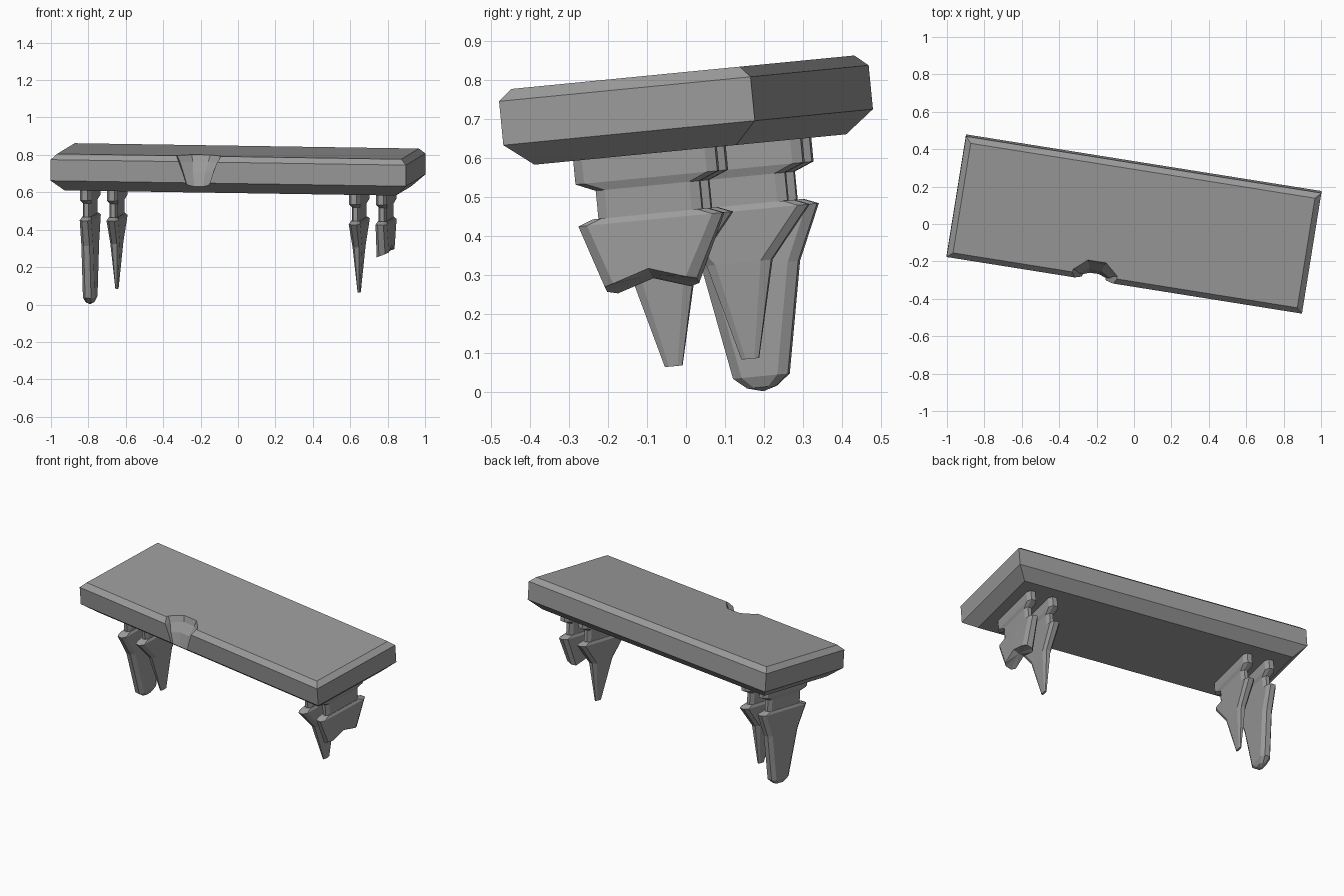
import bpy, bmesh, math
from mathutils import Matrix

cube = bpy.data.objects.get("Cube")
if cube:
    bpy.data.objects.remove(cube, do_unlink=True)

stone = bpy.data.materials.new("grey stone")
stone.use_nodes = True
GREY = (0.33, 0.33, 0.33, 1)
stone.diffuse_color = GREY
stone.node_tree.nodes["Principled BSDF"].inputs["Base Color"].default_value = GREY

# The whole table leans back and is turned slightly
LEAN = (Matrix.Translation((0, 0, 0.735))
        @ Matrix.Rotation(math.radians(5.57), 4, 'X')
        @ Matrix.Rotation(math.radians(-9.1), 4, 'Z'))


def loft(name, rings, at=(0, 0, 0), tip=None):
    """Skin a stack of rings from top to bottom; tip closes the end as a fan."""
    bm = bmesh.new()
    rows = [[bm.verts.new(p) for p in ring] for ring in rings]
    n = len(rows[0])
    for a, b in zip(rows, rows[1:]):
        for i in range(n):
            j = (i + 1) % n
            bm.faces.new((a[i], a[j], b[j], b[i]))
    bm.faces.new(rows[0])
    if tip:
        v = bm.verts.new(tip)
        for i in range(n):
            bm.faces.new((rows[-1][i], rows[-1][(i + 1) % n], v))
    else:
        bm.faces.new(rows[-1])
    bmesh.ops.recalc_face_normals(bm, faces=bm.faces)
    mesh = bpy.data.meshes.new(name)
    bm.to_mesh(mesh)
    bm.free()
    mesh.materials.append(stone)
    obj = bpy.data.objects.new(name, mesh)
    bpy.context.collection.objects.link(obj)
    obj.matrix_world = LEAN @ Matrix.Translation(at)
    return obj


def rect(z, inset):
    x, y = 0.962 - inset, 0.328 - inset
    return [(-x, -y, z), (x, -y, z), (x, y, z), (-x, y, z)]


def blade(z, front, back, t, arch=0, slope=0):
    """Thin cross-section with cut corners and a midpoint on each long side."""
    c = min(0.025, (back - front) / 4)
    e, mid = t * 0.5, (front + back) / 2
    half = [(e, front, 0), (t, front + c, 0), (t, mid, arch), (t, back - c, 0), (e, back, 0)]
    pts = half + [(-x, y, d) for x, y, d in reversed(half)]
    return [(x, y, z + d + slope * x) for x, y, d in pts]


# Tabletop with small upper and wide lower chamfers
top = loft("tabletop", [rect(0.085, 0.03), rect(0.0565, 0), rect(-0.0565, 0), rect(-0.114, 0.065)])

# Chip broken out of the front edge
def dish(z, w, d):
    return [(w * math.cos(a), d * math.sin(a), z)
            for a in (math.tau * (i + 0.5) / 8 for i in range(8))]

cutter = loft("chip_cutter", [dish(0.12, 0.15, 0.13), dish(0.05, 0.11, 0.1),
                              dish(0, 0.09, 0.055), dish(-0.085, 0.06, 0.025)],
              at=(-0.165, -0.328, 0))
cutter.hide_render = True
chip = top.modifiers.new("chip", 'BOOLEAN')
chip.operation = 'DIFFERENCE'
chip.object = cutter
bpy.context.view_layer.objects.active = top
bpy.ops.object.modifier_apply(modifier="chip")
bpy.data.objects.remove(cutter, do_unlink=True)

# Shared upper leg: bracket, neck, shoulder
UPPER = [blade(-0.1, -0.185, 0.185, 0.03), blade(-0.175, -0.185, 0.185, 0.03),
         blade(-0.196, -0.135, 0.135, 0.022), blade(-0.268, -0.135, 0.135, 0.022),
         blade(-0.268, -0.15, 0.15, 0.024), blade(-0.283, -0.188, 0.188, 0.031)]

# Lower ends: pointed, blunt and broken off
spike = [blade(-0.415, -0.09, 0.078, 0.026), blade(-0.663, -0.025, 0.02, 0.007)]
blunt = [blade(-0.425, -0.125, 0.125, 0.032), blade(-0.71, -0.073, 0.07, 0.032),
         blade(-0.738, -0.04, 0.035, 0.02)]
broken = [blade(-0.45, -0.135, 0.105, 0.033, arch=0.03, slope=0.4)]

loft("right_outer_leg", UPPER + blunt, (-0.8, 0, 0), (0, 0, -0.749))
loft("right_inner_leg", UPPER + spike, (-0.655, 0, 0))
loft("left_inner_leg", UPPER + spike, (0.655, 0.01, 0))
loft("left_outer_leg", UPPER + broken, (0.8, 0.01, 0), (0, -0.015, -0.425))
